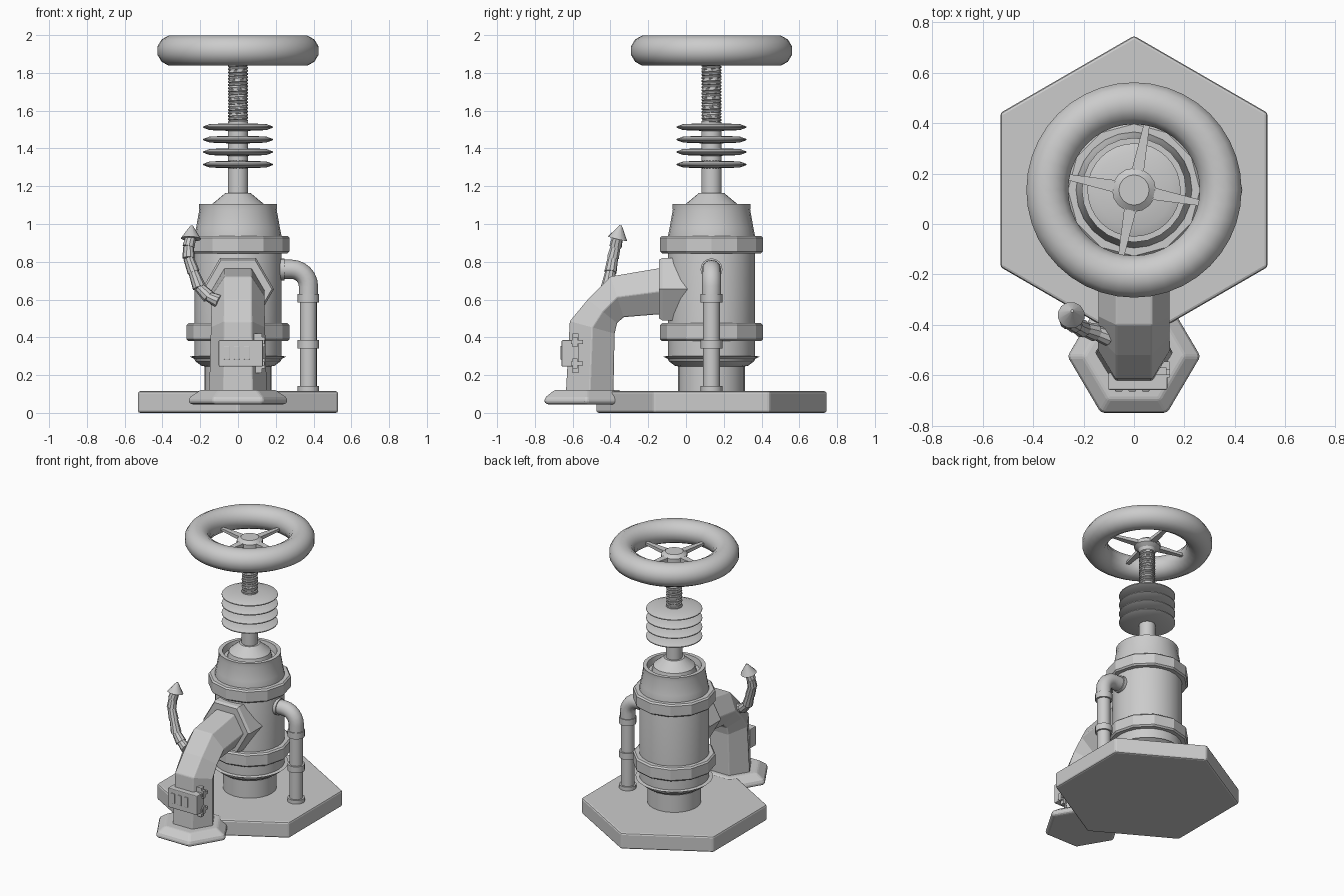
import bpy, bmesh, math
from mathutils import Vector

if "Cube" in bpy.data.objects:
    bpy.data.objects.remove(bpy.data.objects["Cube"])

CY = 0.135  # y of the main axis


def finish(name, bm, angle=None, bevel=0):
    bmesh.ops.recalc_face_normals(bm, faces=bm.faces)
    me = bpy.data.meshes.new(name)
    bm.to_mesh(me)
    bm.free()
    ob = bpy.data.objects.new(name, me)
    bpy.context.collection.objects.link(ob)
    if bevel:
        m = ob.modifiers.new("bevel", 'BEVEL')
        m.width, m.segments = bevel, 2
    if angle:
        bpy.ops.object.select_all(action='DESELECT')
        ob.select_set(True)
        bpy.context.view_layer.objects.active = ob
        bpy.ops.object.shade_smooth_by_angle(angle=math.radians(angle))
    return ob


def loft(name, rings, closed=False, **kw):
    """Skin equal-length rings of points; cap the ends unless closed."""
    bm = bmesh.new()
    vs = [[bm.verts.new(p) for p in r] for r in rings]
    n = len(vs[0])
    pairs = list(zip(vs, vs[1:])) + ([(vs[-1], vs[0])] if closed else [])
    for a, b in pairs:
        for i in range(n):
            j = (i + 1) % n
            bm.faces.new((a[i], a[j], b[j], b[i]))
    if not closed:
        bm.faces.new(vs[0])
        bm.faces.new(vs[-1])
    return finish(name, bm, **kw)


def lathe(name, profile, n=24, x=0, y=CY, phase=0, **kw):
    """Turn a (radius, z) profile round a vertical axis."""
    rings = [[(x + r * math.cos(phase + math.tau * i / n),
               y + r * math.sin(phase + math.tau * i / n), z) for i in range(n)]
             for r, z in profile]
    return loft(name, rings, **kw)


def tube(name, a, b, r1, r2, n=12, **kw):
    a, b = Vector(a), Vector(b)
    q = (b - a).to_track_quat('Z', 'Y')
    return loft(name, [[p + q @ Vector((r * math.cos(math.tau * i / n),
                r * math.sin(math.tau * i / n), 0)) for i in range(n)]
                for p, r in ((a, r1), (b, r2))], **kw)


def pipe(name, pts, r, res=4):
    cu = bpy.data.curves.new(name, 'CURVE')
    cu.dimensions = '3D'
    cu.bevel_depth, cu.bevel_resolution, cu.use_fill_caps = r, res, True
    sp = cu.splines.new('POLY')
    sp.points.add(len(pts) - 1)
    for p, c in zip(sp.points, pts):
        p.co = (*c, 1)
    ob = bpy.data.objects.new(name, cu)
    bpy.context.collection.objects.link(ob)
    bpy.ops.object.select_all(action='DESELECT')
    ob.select_set(True)
    bpy.context.view_layer.objects.active = ob
    bpy.ops.object.convert(target='MESH')
    bpy.ops.object.shade_smooth_by_angle(angle=math.radians(40))


def box(name, x, y, z, bevel=0):
    c = lambda r: (r[0] + r[1]) / 2
    bm = bmesh.new()
    bmesh.ops.create_cube(bm, size=1)
    for v in bm.verts:
        v.co = (c(x) + v.co.x * (x[1] - x[0]), c(y) + v.co.y * (y[1] - y[0]),
                c(z) + v.co.z * (z[1] - z[0]))
    return finish(name, bm, bevel=bevel)


# Hexagonal base plate
lathe("base_plate", [(.612, 0), (.612, .115)], n=6, phase=math.pi / 2, bevel=.012)

# Pedestal and main vessel with a recessed, domed top
lathe("pedestal", [(.177, .11), (.177, .27)], angle=30)
lathe("vessel", [(.17, .245), (.195, .25), (.228, .275), (.23, .285), (.255, .298), (.23, .302),
                 (.23, .94), (.222, .98), (.205, 1.075), (.207, 1.105), (.18, 1.105),
                 (.172, 1.06), (.148, 1.06), (.138, 1.105), (.068, 1.163), (.05, 1.163)],
      angle=30)
for name, z0, z1 in (("lower_collar", .38, .475), ("upper_collar", .845, .937)):
    lathe(name, [(.22, z0), (.262, z0), (.272, z0 + .01), (.272, z1 - .01), (.262, z1), (.22, z1)],
          n=12)

# Stem with cooling fins
lathe("stem", [(.054, 1.14), (.054, 1.54)], n=20, angle=30)
for i in range(4):
    z = 1.315 + i * .066
    lathe(f"fin_{i + 1}", [(.05, z - .02), (.15, z - .016), (.185, z - .003), (.185, z + .003),
                           (.15, z + .016), (.05, z + .02)], n=32, angle=30)

# Threaded screw
lathe("screw_core", [(.047, 1.5), (.047, 1.87)], n=16, angle=30)
turns, steps = 20, 16
pipe("screw_thread", [(.047 * math.cos(math.tau * i / steps), CY + .047 * math.sin(math.tau * i / steps),
                       1.53 + .33 * i / (turns * steps)) for i in range(turns * steps)], .007, 1)

# Hand wheel: rim, hub and four tapered spokes
lathe("wheel_rim", [(.344 + .086 * math.cos(t), 1.918 + .083 * math.sin(t))
                    for t in [math.tau * (i + .5) / 12 for i in range(12)]],
      n=40, closed=True, angle=40)
lathe("wheel_hub", [(.05, 1.84), (.06, 1.865), (.087, 1.885), (.087, 1.91), (.06, 1.93)], n=16, angle=30)
for i in range(4):
    a = math.radians(79 + 90 * i)
    d, s = Vector((math.cos(a), math.sin(a), 0)), Vector((-math.sin(a), math.cos(a), 0))
    loft(f"spoke_{i + 1}", [[Vector((0, CY, 1.9)) + d * r + s * w * u + Vector((0, 0, h * v))
                             for u, v in ((-1, -1), (1, -1), (1, 1), (-1, 1))]
                            for r, w, h in ((.05, .026, .014), (.28, .011, .008))])

# Side drain pipe with an elbow and couplings
PX = .373
bend = [(PX - .09 + .09 * math.sin(t), CY, .67 + .09 * math.cos(t))
        for t in [math.pi / 2 * i / 6 for i in range(7)]]
pipe("drain_elbow", [(.2, CY, .76)] + bend + [(PX, CY, .61)], .051)
lathe("drain_pipe", [(.045, .11), (.045, .62)], n=16, x=PX, angle=30)
tube("drain_flange", (.22, CY, .76), (.245, CY, .76), .058, .058, 16, angle=30)
for i, (z0, z1) in enumerate(((.11, .142), (.34, .385), (.585, .63))):
    lathe(f"drain_coupling_{i + 1}", [(.057, z0), (.057, z1)], n=16, x=PX, angle=30)

# Hexagonal outlet spout, from outer and inner edge points (y, z) and half width
HEX = [math.radians(60 * i) for i in range(6)]


def hex_ring(outer, inner, w):
    o, n = Vector((0, *outer)), Vector((0, *inner))
    c, up = (o + n) / 2, (o - n) / 2
    return [c + Vector((w * math.cos(t), 0, 0)) + up * (math.sin(t) / math.sin(math.pi / 3))
            for t in HEX]


loft("spout", [hex_ring(*r) for r in (
    ((.0, .78), (.0, .525), .145), ((-.145, .765), (-.145, .522), .143),
    ((-.40, .722), (-.33, .507), .143), ((-.52, .60), (-.365, .475), .143),
    ((-.615, .485), (-.378, .42), .145), ((-.637, .08), (-.385, .08), .155))], bevel=.006)
loft("spout_flange", [hex_ring((y, .655 + h), (y, .655 - h), h / .866)
                      for y, h in ((.06, .165), (-.125, .165), (-.143, .155))])

# Spout foot
loft("spout_foot", [[(r * math.cos(t), -.525 + r * .98 * math.sin(t), z) for t in HEX]
                    for r, z in ((.25, .045), (.268, .06), (.255, .085), (.20, .122))], bevel=.012)

# Slotted panel clipped onto the spout
box("panel", (-.102, .132), (-.658, -.59), (.245, .385), .005)
for i, x in enumerate((-.06, -.007, .046)):
    box(f"panel_slot_{i + 1}", (x - .015, x + .015), (-.664, -.65), (.283, .355), .003)
for i, z in enumerate((.375, .262)):
    box(f"clip_arm_{i + 1}", (.105, .14), (-.61, -.545), (z - .011, z + .011))
    box(f"clip_head_{i + 1}", (.095, .143), (-.60, -.575), (z - .027, z + .027))
box("panel_back_strap", (.085, .128), (-.60, -.57), (.21, .42))

# Small jointed vent pipe with a conical cap
path = [(-.10, -.45, .59), (-.155, -.43, .615), (-.205, -.415, .665), (-.235, -.40, .745),
        (-.262, -.387, .82), (-.262, -.373, .88), (-.247, -.36, .94)]
for i, (a, b) in enumerate(zip(path, path[1:])):
    tube(f"vent_segment_{i + 1}", a, b, .036 if i < 3 else .033, .028, 10, angle=30)
tube("vent_cap", (-.249, -.362, .922), (-.245, -.345, .992), .054, .006, 12, angle=40)
